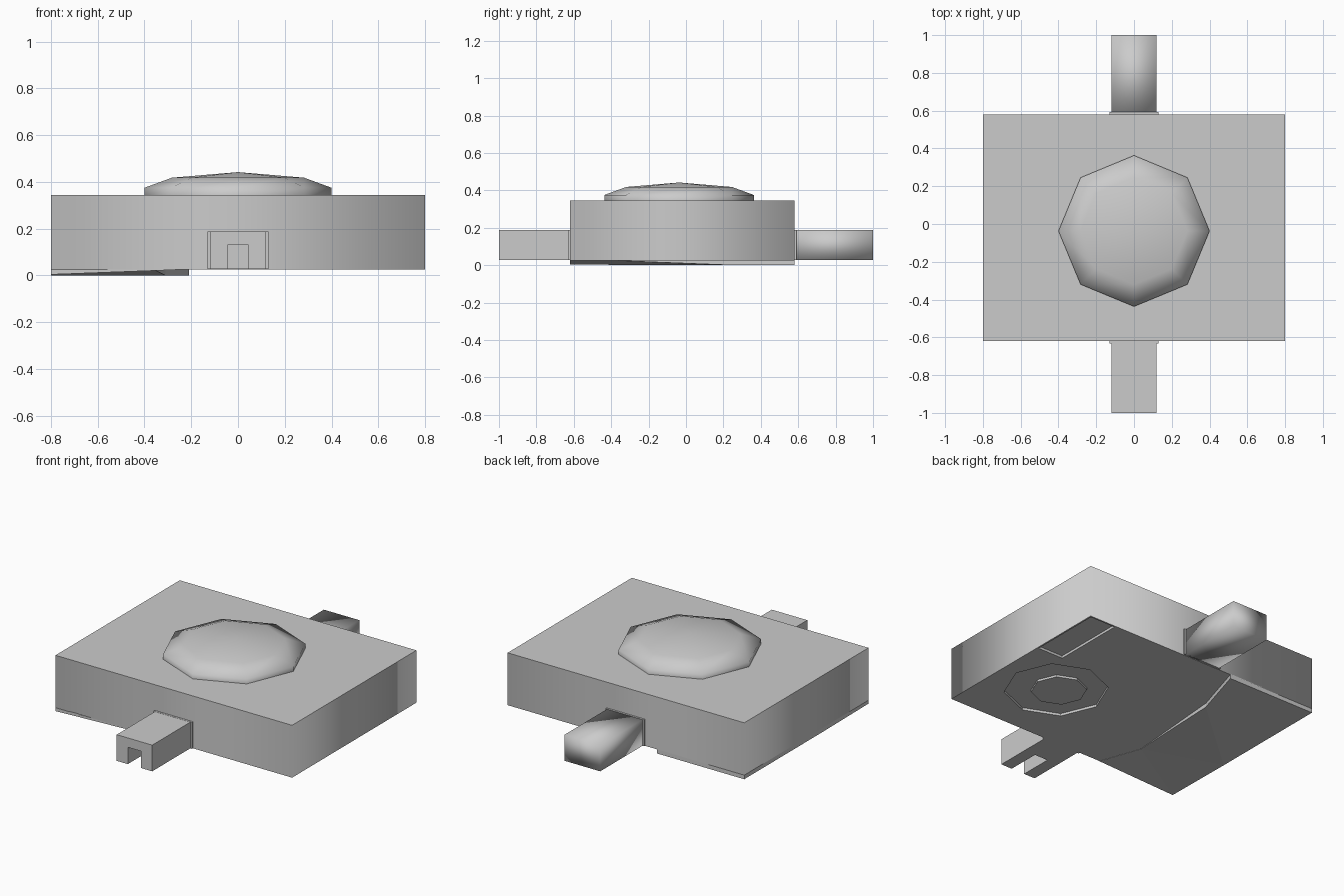
import bpy
import bmesh
import math
from mathutils import Matrix

if "Cube" in bpy.data.objects:
    bpy.data.objects.remove(bpy.data.objects["Cube"])

grey = bpy.data.materials.new("plain_grey")
grey.use_nodes = True
grey.diffuse_color = (0.6, 0.6, 0.6, 1)
grey.node_tree.nodes["Principled BSDF"].inputs["Base Color"].default_value = (0.6, 0.6, 0.6, 1)


def make(name, bm, smooth=False):
    bmesh.ops.recalc_face_normals(bm, faces=bm.faces)
    for face in bm.faces:
        face.smooth = smooth
    mesh = bpy.data.meshes.new(name)
    bm.to_mesh(mesh)
    bm.free()
    mesh.materials.append(grey)
    obj = bpy.data.objects.new(name, mesh)
    bpy.context.collection.objects.link(obj)
    return obj


def box(name, x, y, z, smooth=False):
    bm = bmesh.new()
    size = [r[1] - r[0] for r in (x, y, z)]
    mid = [(r[0] + r[1]) / 2 for r in (x, y, z)]
    bmesh.ops.create_cube(bm, size=1, matrix=Matrix.Translation(mid) @ Matrix.Diagonal((*size, 1)))
    return make(name, bm, smooth)


def octagon(name, x, y, z, radius):
    bm = bmesh.new()
    bmesh.ops.create_cone(bm, cap_ends=True, segments=8, radius1=radius, radius2=radius,
                          depth=z[1] - z[0], matrix=Matrix.Translation((x, y, sum(z) / 2)))
    return make(name, bm)


def cut(target, cutter):
    mod = target.modifiers.new("cut", "BOOLEAN")
    mod.operation = "DIFFERENCE"
    mod.solver = "EXACT"
    mod.object = cutter
    cutter.hide_render = True
    cutter.hide_set(True)
    # Apply the cut so that the helper can be removed
    graph = bpy.context.evaluated_depsgraph_get()
    result = bpy.data.meshes.new_from_object(target.evaluated_get(graph))
    target.modifiers.clear()
    target.data = result
    bpy.data.objects.remove(cutter)


# Main block: walls shade smoothly round the corners, caps stay crisp
WALL_Y = (-0.62, 0.58)
block = box("main_block", (-0.8, 0.8), WALL_Y, (0.025, 0.345))

# Shallow pockets in the underside, leaving a round island
cut(block, box("strip_cutter", (0.62, 0.79), (0.12, 0.57), (0, 0.04)))
cut(block, octagon("ring_cutter", 0.42, -0.17, (0, 0.04), 0.29))
octagon("underside_island", 0.4, -0.17, (0.027, 0.045), 0.155)
for face in block.data.polygons:
    face.use_smooth = abs(face.normal.z) < 0.5 and face.area > 0.1
bpy.context.view_layer.update()

# Low octagonal dome: upright drum wall, shoulder ring, centre point
bm = bmesh.new()
rings = []
for radius, z in ((0.4, 0.34), (0.4, 0.375), (0.283, 0.418)):
    rings.append([bm.verts.new((radius * math.cos(i * math.pi / 4),
                                radius * math.sin(i * math.pi / 4) - 0.037, z)) for i in range(8)])
tip = bm.verts.new((0, -0.037, 0.442))
for i in range(8):
    j = (i + 1) % 8
    for low, high in zip(rings, rings[1:]):
        bm.faces.new((low[i], low[j], high[j], high[i]))
    bm.faces.new((rings[-1][i], rings[-1][j], tip))
make("dome", bm, True)

# Front tunnel with a doorway, and plain rear tunnel
front = box("front_tunnel", (-0.12, 0.12), (-1, -0.61), (0.027, 0.187))
cut(front, box("door_cutter", (-0.045, 0.045), (-1.1, -0.8), (0.02, 0.13)))
box("rear_tunnel", (-0.12, 0.12), (0.57, 1), (0.027, 0.187), True)

# Thin collars where the tunnels meet the block
for side, y in (("front", -0.622), ("rear", 0.582)):
    box(side + "_collar", (-0.13, 0.13), (y - 0.01, y + 0.01), (0.027, 0.188))

# Rocky foot under one side: flat rear shelf and a slope towards the front
TOP = 0.03
bm = bmesh.new()
outline = [(-0.8, 0.58, 0), (-0.21, 0.58, 0), (-0.31, 0.25, 0), (-0.36, -0.37, 0.024),
           (-0.27, -0.62, 0.024), (-0.8, -0.62, 0.004), (-0.8, -0.18, 0)]
low = [bm.verts.new(p) for p in outline]
high = [bm.verts.new((x, y, TOP)) for x, y, z in outline]
for i in range(len(low)):
    j = (i + 1) % len(low)
    bm.faces.new((low[i], low[j], high[j], high[i]))
for ids in ((0, 1, 2, 6), (2, 3, 6), (3, 5, 6), (3, 4, 5)):
    bm.faces.new([low[i] for i in ids])
bm.faces.new(high)
make("underside_foot", bm)
